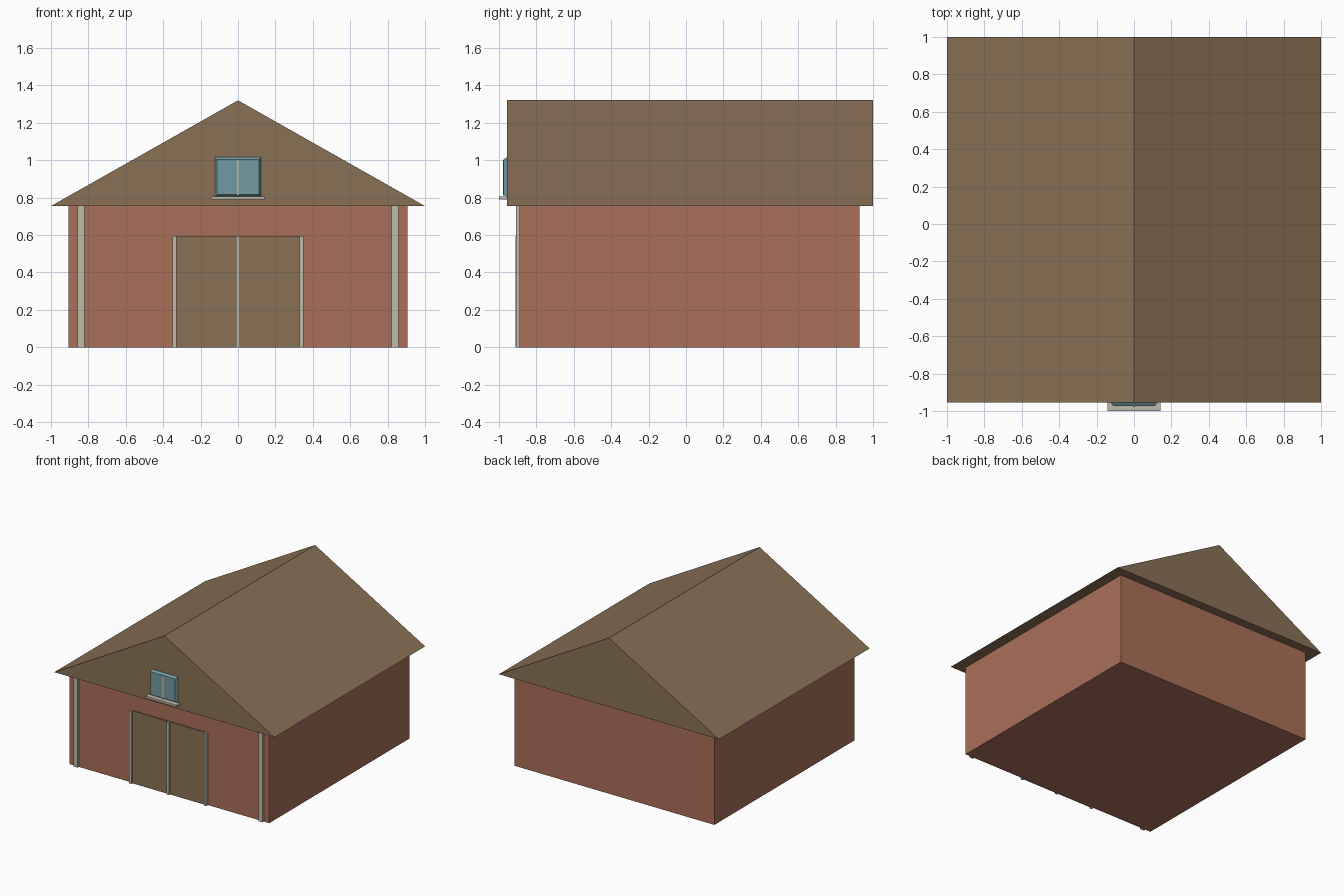
import bpy, bmesh

if "Cube" in bpy.data.objects:
    bpy.data.objects.remove(bpy.data.objects["Cube"])


def material(name, r, g, b):
    def lin(c):
        c /= 255
        return c / 12.92 if c <= 0.04045 else ((c + 0.055) / 1.055) ** 2.4
    m = bpy.data.materials.new(name)
    m.diffuse_color = (lin(r), lin(g), lin(b), 1)
    m.use_nodes = True
    m.node_tree.nodes["Principled BSDF"].inputs["Base Color"].default_value = m.diffuse_color
    return m


BRICK = material("brick red", 170, 112, 88)
WOOD = material("brown wood", 138, 113, 85)
TRIM = material("pale trim", 190, 187, 171)
GLASS = material("blue glass", 115, 155, 164)


def prism(name, mat, profile, y0, y1, inset=0.0):
    """Extrude an x-z profile from y1 (back) to y0 (front); inset tapers the front."""
    bm = bmesh.new()
    cx = sum(p[0] for p in profile) / len(profile)
    cz = sum(p[1] for p in profile) / len(profile)

    def shrink(v, c):
        return v + (inset if v < c else -inset)
    back = [bm.verts.new((x, y1, z)) for x, z in profile]
    front = [bm.verts.new((shrink(x, cx), y0, shrink(z, cz)) if inset else (x, y0, z))
             for x, z in profile]
    bm.faces.new(back)
    bm.faces.new(front[::-1])
    n = len(profile)
    for i in range(n):
        j = (i + 1) % n
        bm.faces.new((back[i], front[i], front[j], back[j]))
    bmesh.ops.recalc_face_normals(bm, faces=bm.faces)
    me = bpy.data.meshes.new(name)
    bm.to_mesh(me)
    bm.free()
    me.materials.append(mat)
    ob = bpy.data.objects.new(name, me)
    bpy.context.collection.objects.link(ob)
    return ob


def box(name, mat, x0, x1, y0, y1, z0, z1, inset=0.0):
    return prism(name, mat, [(x0, z0), (x1, z0), (x1, z1), (x0, z1)], y0, y1, inset)


# Walls and solid gable roof
box("walls", BRICK, -0.907, 0.907, -0.89, 0.927, 0, 0.755)
prism("roof", WOOD, [(-1, 0.755), (1, 0.755), (0, 1.32)], -0.955, 1.0)

# Corner posts
for side, s in (("left", -1), ("right", 1)):
    box(side + "_corner_post", TRIM, s * 0.84 - 0.018, s * 0.84 + 0.018,
        -0.907, -0.885, 0, 0.757)

# Double door with three upright strips
box("double_door", WOOD, -0.345, 0.345, -0.899, -0.885, 0, 0.595)
for label, x in (("left", -0.339), ("middle", 0), ("right", 0.339)):
    box(label + "_door_strip", TRIM, x - 0.011, x + 0.011, -0.912, -0.885, 0, 0.595)

# Gable window with bevelled front, mullion and sill
box("window", GLASS, -0.127, 0.127, -0.974, -0.95, 0.80, 1.02, inset=0.016)
box("window_mullion", TRIM, -0.006, 0.006, -0.978, -0.97, 0.81, 1.0)
box("window_sill", TRIM, -0.142, 0.142, -1.0, -0.95, 0.789, 0.806)
